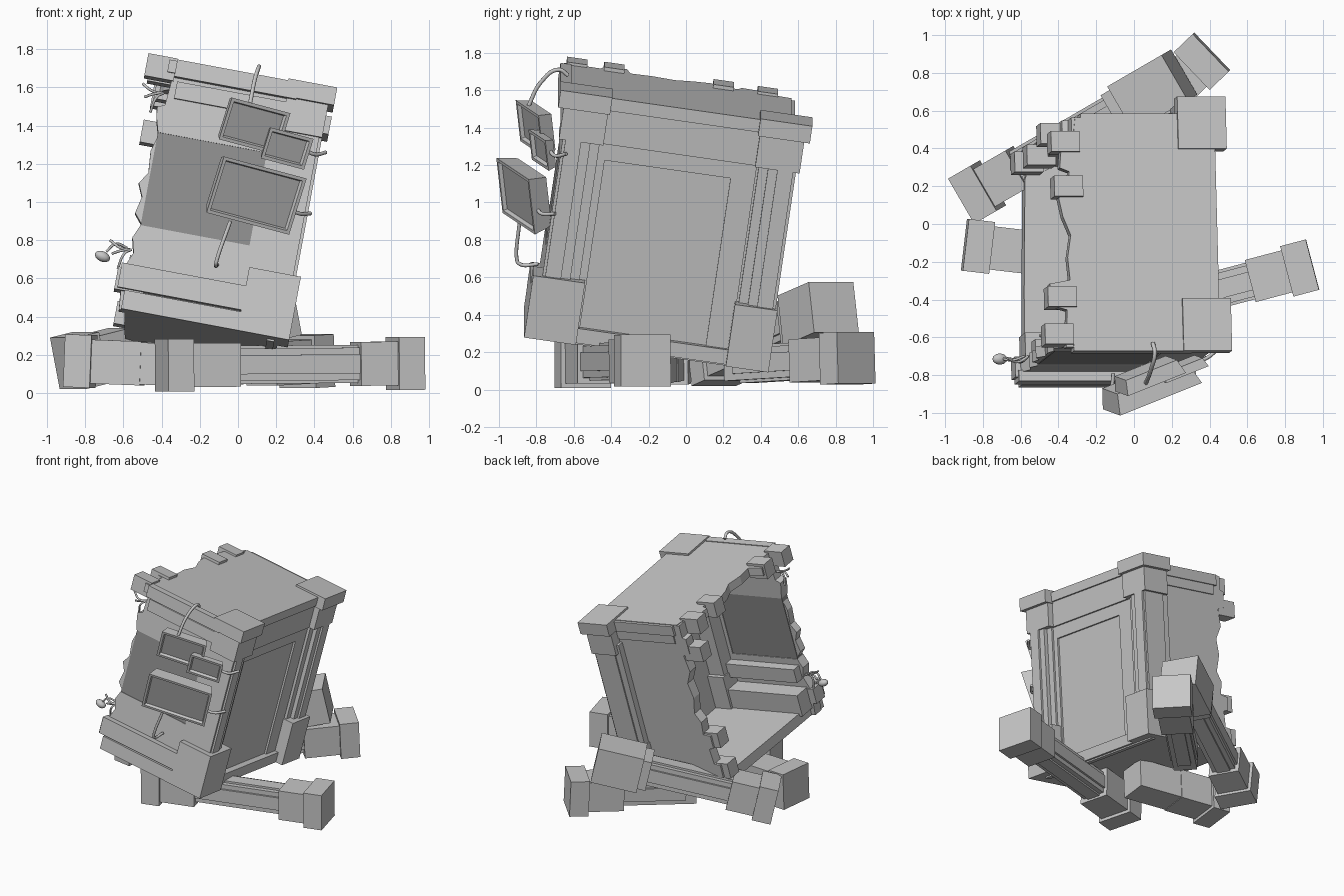
import bpy, bmesh, math
from mathutils import Vector, Matrix

cube = bpy.data.objects.get("Cube")
if cube:
    bpy.data.objects.remove(cube, do_unlink=True)


def material(name, v):
    m = bpy.data.materials.new(name)
    m.use_nodes = True
    m.diffuse_color = (v, v, v, 1)
    m.node_tree.nodes["Principled BSDF"].inputs["Base Color"].default_value = (v, v, v, 1)
    return m


STONE = material("light grey", 0.57)
DARK = material("dark grey", 0.27)
GLASS = material("screen grey", 0.45)


def frame(origin, xdir, ydir):
    """Orthonormal frame whose x follows xdir and y leans to ydir."""
    e1 = Vector(xdir).normalized()
    e2 = Vector(ydir)
    e2 = (e2 - e1 * e2.dot(e1)).normalized()
    m = Matrix((e1, e2, e1.cross(e2))).transposed().to_4x4()
    return Matrix.Translation(origin) @ m


def finish(name, bm, mats, world):
    bmesh.ops.recalc_face_normals(bm, faces=bm.faces)
    me = bpy.data.meshes.new(name)
    bm.to_mesh(me)
    bm.free()
    for m in mats:
        me.materials.append(m)
    ob = bpy.data.objects.new(name, me)
    ob.matrix_world = world
    bpy.context.collection.objects.link(ob)


# Tilted hull frame: origin at the top outer corner, z down is negative
HULL = frame((0.52, -0.67, 1.6), (1, 0, -0.187), (0, 1, -0.148))


def box(name, x, y, z, mat=STONE, world=HULL):
    bm = bmesh.new()
    bmesh.ops.create_cube(bm, size=1)
    for v in bm.verts:
        v.co = [(r[0] + r[1]) / 2 + c * (r[1] - r[0]) for r, c in zip((x, y, z), v.co)]
    finish(name, bm, [mat], world)


def slab(name, outline, plane, lo, hi):
    """Extrude an outline in the xy or xz plane of the hull."""
    bm = bmesh.new()
    put = (lambda p, h: (p[0], p[1], h)) if plane == "xy" else (lambda p, h: (p[0], h, p[1]))
    f = bm.faces.new([bm.verts.new(put(p, lo)) for p in outline])
    ext = bmesh.ops.extrude_face_region(bm, geom=[f])
    shift = Vector(put((0, 0), hi - lo))
    for v in ext["geom"]:
        if isinstance(v, bmesh.types.BMVert):
            v.co += shift
    finish(name, bm, [STONE], HULL)


# Roof and floor with broken outer edge
slab("roof", [(-0.07, 0.02), (-0.07, 1.25), (-0.81, 1.25), (-0.82, 1.17), (-0.89, 1.08), (-0.9, 0.98),
              (-0.85, 0.96), (-0.86, 0.84), (-0.91, 0.82), (-0.89, 0.72), (-0.85, 0.62), (-0.87, 0.5),
              (-0.86, 0.38), (-0.97, 0.36), (-0.95, 0.24), (-0.88, 0.22), (-0.89, 0.02)], "xy", -0.08, -0.015)
slab("floor", [(-0.06, 0.03), (-0.06, 1.25), (-0.8, 1.25), (-0.85, 1.1), (-0.87, 0.5),
               (-0.88, 0.03)], "xy", -1.36, -1.28)

# Back wall with toothed broken edge
slab("back_wall", [(-0.07, -0.02), (-0.83, -0.02), (-0.83, -0.12), (-0.86, -0.13), (-0.86, -0.25), (-0.8, -0.27),
                   (-0.82, -0.4), (-0.77, -0.5), (-0.79, -0.62), (-0.76, -0.75), (-0.8, -0.82), (-0.79, -0.92),
                   (-0.85, -0.93), (-0.85, -1.03), (-0.81, -1.04), (-0.82, -1.16), (-0.87, -1.17),
                   (-0.87, -1.27), (-0.82, -1.28), (-0.81, -1.36), (-0.07, -1.36)], "xz", 1.17, 1.25)
box("back_cornice", (-0.78, -0.2), (1.24, 1.27), (-0.1, -0.02))
box("back_frieze", (-0.76, -0.2), (1.24, 1.26), (-0.17, -0.1))

# Front wall around the dark panel
slab("front_wall_top", [(-0.07, -0.02), (-0.9, -0.02), (-0.9, -0.1), (-0.86, -0.12), (-0.87, -0.25),
                        (-0.91, -0.27), (-0.9, -0.33), (-0.88, -0.4), (-0.07, -0.4)], "xz", 0.05, 0.13)
slab("front_wall_base", [(-0.07, -0.9), (-0.88, -0.9), (-0.91, -0.97), (-0.89, -1.05), (-0.93, -1.15),
                         (-0.91, -1.36), (-0.07, -1.36)], "xz", 0.05, 0.13)
box("front_wall_side", (-0.3, -0.07), (0.05, 0.13), (-0.9, -0.4))
box("front_dark_panel", (-0.88, -0.3), (0.055, 0.125), (-0.9, -0.4), DARK)
slab("front_broken_rim", [(-0.87, -0.4), (-0.9, -0.5), (-0.89, -0.62), (-0.93, -0.68), (-0.9, -0.75),
                          (-0.92, -0.84), (-0.87, -0.9)], "xz", 0.06, 0.12)
box("front_cornice", (-0.85, -0.2), (0.0, 0.06), (-0.1, -0.01))
box("front_frieze", (-0.83, -0.2), (0.03, 0.06), (-0.21, -0.12))
box("front_sill", (-0.94, -0.2), (0.0, 0.06), (-1.25, -1.12))
box("front_base", (-0.9, -0.2), (0.0, 0.08), (-1.36, -1.26))
box("inner_upper_ledge", (-0.88, -0.08), (0.12, 0.2), (-1.06, -0.95))
box("inner_lower_ledge", (-0.9, -0.08), (0.12, 0.26), (-1.3, -1.13))
box("inner_top_ledge", (-0.86, -0.08), (0.12, 0.19), (-0.2, -0.07))

# Side wall with a framed recessed panel
box("side_wall", (-0.14, -0.105), (0.06, 1.25), (-1.36, -0.02))
box("side_cornice", (-0.12, -0.06), (0.1, 1.26), (-0.085, -0.015))
box("side_frieze", (-0.12, -0.075), (0.1, 1.26), (-0.27, -0.085))
box("side_sill", (-0.12, -0.08), (0.1, 1.26), (-1.37, -1.32))
box("side_frame_top", (-0.12, -0.09), (0.2, 1.1), (-0.36, -0.27))
for n, y in (("front", (0.2, 0.29)), ("back", (0.97, 1.1))):
    box("side_frame_" + n, (-0.12, -0.09), y, (-1.32, -0.27))

# Corner pillars on the intact side: stepped capital, ribbed shaft, foot
for n, s, y0, foot in (("front", 1, 0, (0, 0.28)), ("back", -1, 1.36, (0.04, 0.27))):
    def span(a, b):
        return tuple(sorted((y0 + s * a, y0 + s * b)))
    box(n + "_pillar_cap", (-0.26, 0), span(0, 0.28), (-0.095, 0))
    box(n + "_pillar_neck", (-0.25, -0.03), span(0.03, 0.27), (-0.27, -0.095))
    box(n + "_pillar_foot", (-0.28, -0.005), span(*foot), (-1.36, -1.02))
    box(n + "_pillar_core", (-0.22, -0.045), span(0.05, 0.2), (-1.1, -0.2))
    box(n + "_pillar_strip", (-0.17, -0.03), span(0.065, 0.15), (-1.1, -0.2))
    box(n + "_pillar_backing", (-0.27, -0.075), span(0.06, 0.25), (-1.1, -0.2))

# Loose masonry along the broken edge
for i, (x, y, z) in enumerate([(-0.93, 0.09, -0.06), (-0.91, 0.29, -0.055), (-0.87, 1.12, -0.06),
                               (-0.89, 1.19, -0.25), (-0.86, 0.88, -0.055), (-0.83, 1.18, -0.97),
                               (-0.85, 1.18, -1.22), (-0.88, 0.08, -1.2)]):
    box("broken_brick_%d" % (i + 1), (x - 0.075, x + 0.08), (y - 0.055, y + 0.055), (z - 0.06, z + 0.06))


# Fallen pillars: shaft with ribs, neck and cap blocks at the ends
def fallen_pillar(name, a, b, cap=0.14, far_end=True, ribs=True):
    a, b = Vector(a), Vector(b)
    length = (b - a).length
    world = frame(a, b - a, (a.y - b.y, b.x - a.x, 0))

    def part(n, x, half):
        box(name + n, x, (-half, half), (-half, half), STONE, world)
    part("_shaft", (0.02, length - 0.02), 0.085 if ribs else 0.11)
    if ribs:
        box(name + "_rib_flat", (0.1, length - 0.1), (-0.1, 0.1), (-0.05, 0.05), STONE, world)
        box(name + "_rib_tall", (0.1, length - 0.1), (-0.05, 0.05), (-0.1, 0.1), STONE, world)
    part("_cap_near", (0, cap), 0.138)
    part("_neck_near", (cap, 0.4), 0.115)
    if far_end:
        part("_cap_far", (length - 0.14, length), 0.138)
        part("_neck_far", (length - 0.34, length - 0.14), 0.115)


fallen_pillar("front_fallen_pillar", (-0.4, -0.57, 0.145), (0.945, -0.215, 0.155))
fallen_pillar("back_fallen_pillar", (0.24, 0.79, 0.44), (-0.89, 0.135, 0.155), cap=0.34)
fallen_pillar("under_fallen_pillar", (0.41, 0.91, 0.17), (-0.28, 0.25, 0.13), far_end=False)
fallen_pillar("side_fallen_pillar", (-0.895, -0.11, 0.17), (-0.13, -0.2, 0.14), far_end=False, ribs=False)


# Monitors: tapered housing, raised rim, sunk glass
def monitor(name, centre, w, h, d):
    world = frame(centre, (0.9, 0.36, -0.24), (0.16, -0.16, 0.97))
    bm = bmesh.new()
    bmesh.ops.create_cube(bm, size=1)
    for v in bm.verts:
        k = 1 if v.co.z > 0 else 0.88
        v.co = (v.co.x * w * k, v.co.y * h * k, v.co.z * d)
    front = max(bm.faces, key=lambda f: f.calc_center_median().z)
    bmesh.ops.inset_region(bm, faces=[front], thickness=0.025)
    bmesh.ops.inset_region(bm, faces=[front], thickness=0.01, depth=-0.02)
    front.material_index = 1
    finish(name, bm, [STONE, GLASS], world)


monitor("upper_monitor", (0.075, -0.8, 1.405), 0.34, 0.23, 0.08)
monitor("small_monitor", (0.25, -0.765, 1.285), 0.25, 0.17, 0.05)
monitor("lower_monitor", (0.08, -0.86, 1.045), 0.48, 0.31, 0.11)


# Monitor arms and torn cables
def tube(name, pts, r):
    cu = bpy.data.curves.new(name, "CURVE")
    cu.dimensions = "3D"
    cu.bevel_depth, cu.bevel_resolution, cu.use_fill_caps = r, 2, True
    sp = cu.splines.new("BEZIER")
    sp.bezier_points.add(len(pts) - 1)
    for p, co in zip(sp.bezier_points, pts):
        p.co = co
        p.handle_left_type = p.handle_right_type = "AUTO"
    cu.materials.append(STONE)
    bpy.context.collection.objects.link(bpy.data.objects.new(name, cu))


tube("top_arm", [(0.1, -0.63, 1.68), (0.11, -0.68, 1.71), (0.09, -0.77, 1.65), (0.06, -0.85, 1.5)], 0.011)
tube("bottom_arm", [(-0.04, -0.89, 0.9), (-0.11, -0.905, 0.7), (-0.115, -0.895, 0.675), (-0.11, -0.79, 0.67)], 0.01)
tube("lower_side_arm", [(0.26, -0.8, 0.97), (0.32, -0.77, 0.94), (0.38, -0.7, 0.94)], 0.01)
tube("small_side_arm", [(0.34, -0.73, 1.28), (0.4, -0.7, 1.25), (0.46, -0.64, 1.26)], 0.01)
for i, (dx, dz) in enumerate([(-0.11, 0.05), (-0.1, -0.02), (-0.07, -0.1)]):
    for n, x, y, z in (("upper", -0.39, -0.58, 1.57), ("lower", -0.56, -0.7, 0.75)):
        tube("%s_cable_%d" % (n, i + 1), [(x, y, z), (x + dx * 0.5, y - 0.03, z + dz * 0.2),
                                          (x + dx, y - 0.01, z + dz)], 0.007)
tube("hanging_lamp_cable", [(-0.58, -0.7, 0.76), (-0.64, -0.72, 0.78), (-0.69, -0.715, 0.74)], 0.007)
bpy.ops.mesh.primitive_uv_sphere_add(segments=12, ring_count=8, radius=0.03, location=(-0.71, -0.715, 0.715))
lamp = bpy.context.object
lamp.name = "hanging_lamp"
lamp.scale = (1.4, 1, 0.9)
lamp.rotation_euler = (0, math.radians(25), 0)
lamp.data.materials.append(STONE)
bpy.ops.object.shade_smooth_by_angle()
